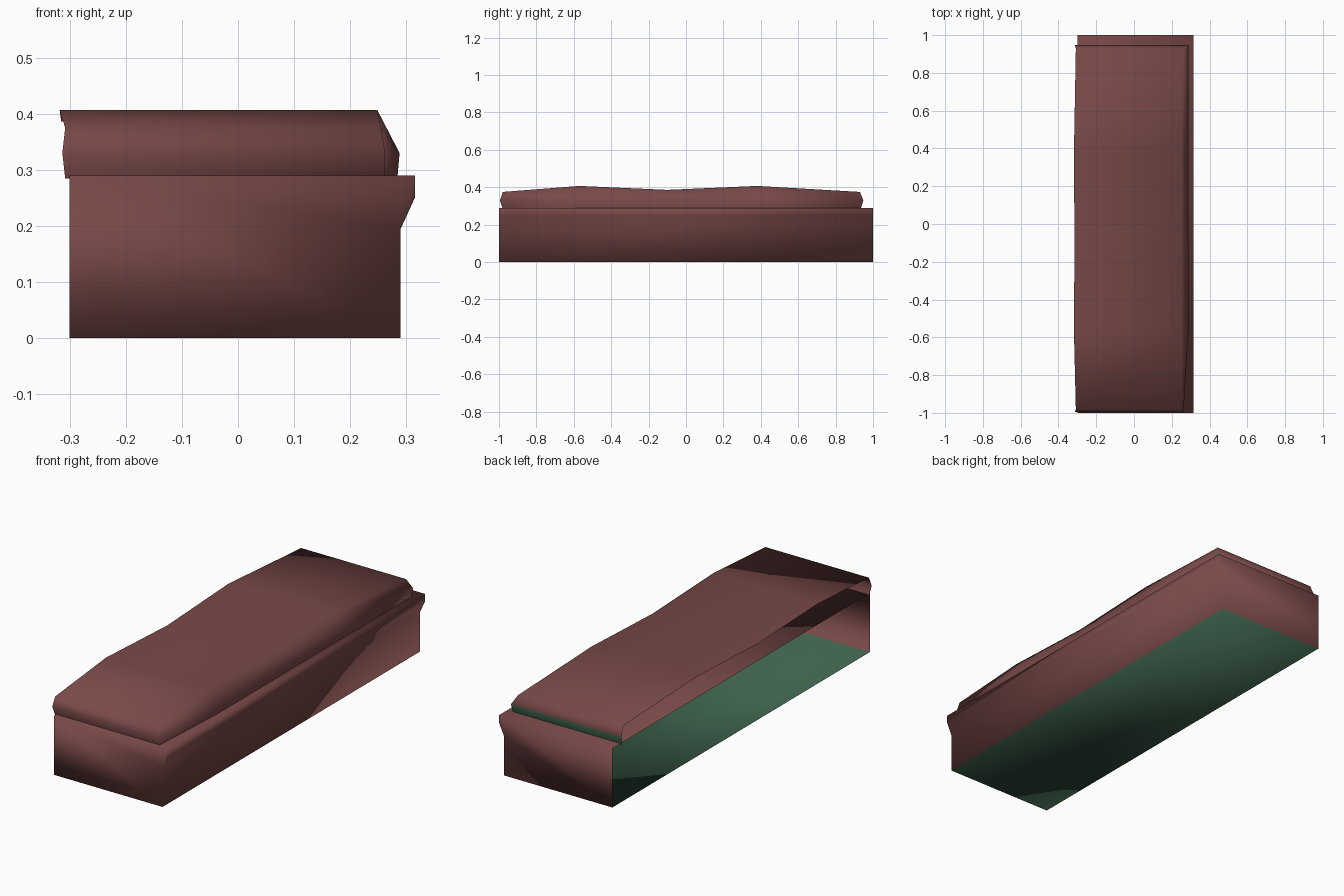
import bpy, bmesh

if "Cube" in bpy.data.objects:
    bpy.data.objects.remove(bpy.data.objects["Cube"])


def material(name, rgb):
    m = bpy.data.materials.new(name)
    m.diffuse_color = (*rgb, 1)
    m.use_nodes = True
    m.node_tree.nodes["Principled BSDF"].inputs["Base Color"].default_value = m.diffuse_color
    return m


MAROON = material("maroon fabric", (0.19, 0.067, 0.064))
GREEN = material("dark green lining", (0.047, 0.12, 0.072))


def finish(name, bm, is_green):
    """Colour the faces by a rule, shade smooth and link the object."""
    bmesh.ops.recalc_face_normals(bm, faces=bm.faces[:])
    for f in bm.faces:
        f.smooth = True
        f.material_index = 1 if is_green(f) else 0
    me = bpy.data.meshes.new(name)
    bm.to_mesh(me)
    bm.free()
    me.materials.append(MAROON)
    me.materials.append(GREEN)
    ob = bpy.data.objects.new(name, me)
    bpy.context.collection.objects.link(ob)
    return ob


def skin(bm, a, b):
    """Quads between two rows of vertices."""
    for i in range(len(a) - 1):
        bm.faces.new((a[i], a[i + 1], b[i + 1], b[i]))


# Base: lipped profile run front to back, open along the left side
profile = [(-0.30, 0), (0.29, 0), (0.29, 0.195), (0.315, 0.25),
           (0.315, 0.29), (-0.30, 0.29)]
bm = bmesh.new()
front = [bm.verts.new((x, -1, z)) for x, z in profile]
back = [bm.verts.new((x, 1, z)) for x, z in profile]
skin(bm, front, back)
bm.faces.new(front)
bm.faces.new(back[::-1])
finish("seat_base", bm, lambda f: f.calc_center_median().z < 0.01)

# Cushion: wavy top with bulging front, right and back sides, open left
# columns: y top, z top, left x, right x at top / bulge / bottom, y bulge, y bottom
rows = [
    (-0.98, 0.375, -0.308, 0.255, 0.262, 0.262, -0.995, -0.98),
    (-0.57, 0.407, -0.318, 0.248, 0.288, 0.284, -0.57, -0.57),
    (-0.10, 0.386, -0.315, 0.250, 0.288, 0.284, -0.10, -0.10),
    (0.38, 0.407, -0.318, 0.248, 0.288, 0.284, 0.38, 0.38),
    (0.93, 0.375, -0.308, 0.262, 0.288, 0.284, 0.948, 0.935),
]
bm = bmesh.new()
top_l = [bm.verts.new((r[2], r[0], r[1])) for r in rows]
top_r = [bm.verts.new((r[3], r[0], r[1])) for r in rows]
mid_r = [bm.verts.new((r[4], r[6], 0.33)) for r in rows]
low_r = [bm.verts.new((r[5], r[7], 0.285)) for r in rows]
skin(bm, top_l, top_r)
skin(bm, top_r, mid_r)
skin(bm, mid_r, low_r)
for i in (0, -1):
    r = rows[i]
    mid_l = bm.verts.new((-0.313, r[6], 0.33))
    low_l = bm.verts.new((-0.308, r[7], 0.285))
    skin(bm, [top_l[i], mid_l, low_l], [top_r[i], mid_r[i], low_r[i]])


def under_back(f):
    c = f.calc_center_median()
    return c.y > 0.92 and c.z < 0.33


finish("seat_cushion", bm, under_back)
